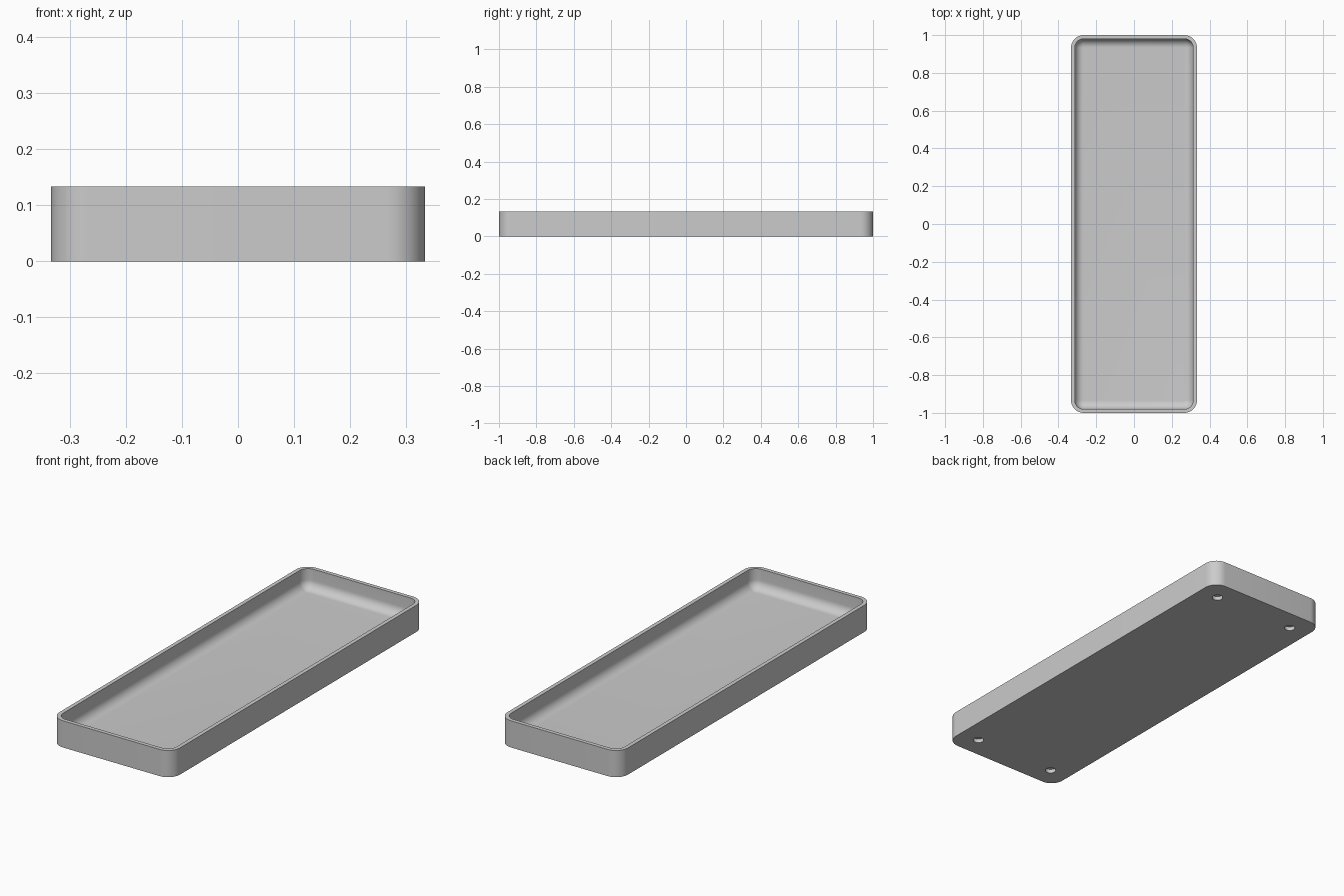
import bpy, bmesh, math

old = bpy.data.objects.get("Cube")
if old:
    bpy.data.objects.remove(old, do_unlink=True)

# Main sizes
HALF_X, HALF_Y, HEIGHT = 1 / 3, 1.0, 0.1333
CORNER, WALL, FLOOR, FILLET = 0.0667, 0.02, 0.033, 0.045
HOLE_R, HOLE_DEPTH, HOLE_INSET = 0.025, 0.02, 0.107
CORNER_STEPS, FILLET_STEPS, HOLE_SIDES = 12, 10, 32

grey = bpy.data.materials.new("plain grey")
grey.use_nodes = True
colour = (0.6, 0.6, 0.6, 1)
grey.diffuse_color = colour
grey.node_tree.nodes["Principled BSDF"].inputs["Base Color"].default_value = colour

bm = bmesh.new()


def rounded_ring(inset, z):
    """Rounded rectangle of vertices, inset from the outer outline."""
    r = CORNER - inset
    cx, cy = HALF_X - CORNER, HALF_Y - CORNER
    ring = []
    for quarter, (sx, sy) in enumerate([(1, 1), (-1, 1), (-1, -1), (1, -1)]):
        for i in range(CORNER_STEPS + 1):
            a = (quarter + i / CORNER_STEPS) * math.pi / 2
            ring.append(bm.verts.new((sx * cx + r * math.cos(a), sy * cy + r * math.sin(a), z)))
    return ring


def circle_ring(x, y, z):
    angles = [2 * math.pi * i / HOLE_SIDES for i in range(HOLE_SIDES)]
    return [bm.verts.new((x + HOLE_R * math.cos(a), y + HOLE_R * math.sin(a), z)) for a in angles]


def bridge(a, b):
    n = len(a)
    for i in range(n):
        j = (i + 1) % n
        bm.faces.new((a[i], a[j], b[j], b[i]))


def ring_edges(ring):
    return [bm.edges.get((ring[i - 1], ring[i])) for i in range(len(ring))]


# Cross-section as (inset, height): outer wall, rim, inner wall, rounded inner foot
section = [(0, 0), (0, HEIGHT), (WALL, HEIGHT)]
for i in range(FILLET_STEPS + 1):
    a = i / FILLET_STEPS * math.pi / 2
    section.append((WALL + FILLET * (1 - math.cos(a)), FLOOR + FILLET * (1 - math.sin(a))))
rings = [rounded_ring(inset, z) for inset, z in section]
for a, b in zip(rings, rings[1:]):
    bridge(a, b)
bm.faces.new(rings[-1])

# Underside with four shallow round recesses
border = ring_edges(rings[0])
for sx in (-1, 1):
    for sy in (-1, 1):
        x, y = sx * (HALF_X - HOLE_INSET), sy * (HALF_Y - HOLE_INSET)
        mouth, cap = circle_ring(x, y, 0), circle_ring(x, y, HOLE_DEPTH)
        bridge(mouth, cap)
        bm.faces.new(cap)
        border += ring_edges(mouth)
bmesh.ops.triangle_fill(bm, use_beauty=True, use_dissolve=False, edges=border, normal=(0, 0, -1))
bmesh.ops.recalc_face_normals(bm, faces=bm.faces[:])

mesh = bpy.data.meshes.new("tray")
bm.to_mesh(mesh)
bm.free()
mesh.materials.append(grey)
tray = bpy.data.objects.new("tray", mesh)
bpy.context.collection.objects.link(tray)

bpy.ops.object.select_all(action="DESELECT")
tray.select_set(True)
bpy.context.view_layer.objects.active = tray
bpy.ops.object.shade_smooth_by_angle(angle=math.radians(30))
